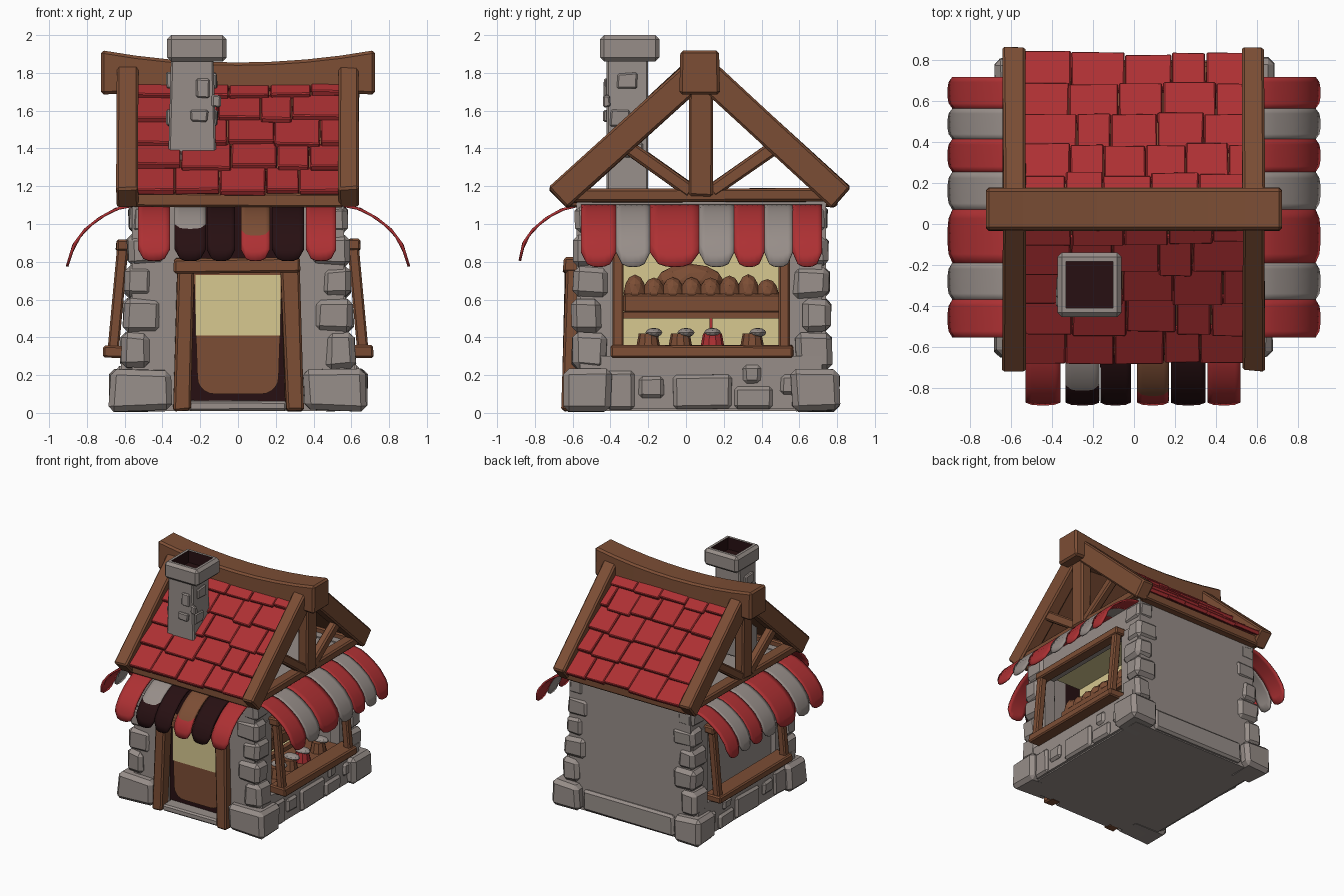
import bpy, bmesh, math, random
from mathutils import Vector, Matrix

random.seed(4)
if "Cube" in bpy.data.objects:
    bpy.data.objects.remove(bpy.data.objects["Cube"], do_unlink=True)


def material(name, rgb):
    m = bpy.data.materials.new(name)
    m.use_nodes = True
    m.diffuse_color = (*rgb, 1)
    m.node_tree.nodes["Principled BSDF"].inputs["Base Color"].default_value = (*rgb, 1)
    return m


RED = material("red", (0.42, 0.03, 0.033))
WOOD = material("brown wood", (0.2, 0.075, 0.035))
STONE = material("grey stone", (0.31, 0.27, 0.25))
DARK = material("dark brown", (0.02, 0.005, 0.006))
CREAM = material("pale yellow", (0.68, 0.58, 0.28))
MID = 0.08  # middle of the house along y


def finish(bm, name, mats, bevel=0.0, solid=0.0):
    bmesh.ops.recalc_face_normals(bm, faces=bm.faces[:])
    me = bpy.data.meshes.new(name)
    bm.to_mesh(me)
    bm.free()
    ob = bpy.data.objects.new(name, me)
    bpy.context.collection.objects.link(ob)
    for m in mats if isinstance(mats, list) else [mats]:
        me.materials.append(m)
    if solid:
        s = ob.modifiers.new("thickness", "SOLIDIFY")
        s.thickness, s.offset = solid, 0
    if bevel:
        b = ob.modifiers.new("bevel", "BEVEL")
        b.width, b.segments = bevel, 1
    return ob


def add_box(bm, lo, hi, jitter=0.0):
    lo, hi = Vector(lo), Vector(hi)
    m = Matrix.Translation((lo + hi) / 2) @ Matrix.Diagonal((*(hi - lo), 1))
    vs = bmesh.ops.create_cube(bm, size=1, matrix=m)["verts"]
    for v in vs:
        v.co += Vector([random.uniform(-jitter, jitter) for _ in range(3)])
    return vs


def box(name, mat, lo, hi, bevel=0.0, jitter=0.0):
    bm = bmesh.new()
    add_box(bm, lo, hi, jitter)
    return finish(bm, name, mat, bevel)


def add_beam(bm, p, q, width, height, jitter=0.0):
    """Box from p to q in a plane of constant x; width runs along x."""
    p, q = Vector(p), Vector(q)
    a = (q - p).normalized()
    n = Vector((1, 0, 0)).cross(a)
    m = Matrix((Vector((width, 0, 0)), a * (q - p).length, n * height)).transposed().to_4x4()
    m.translation = (p + q) / 2
    for v in bmesh.ops.create_cube(bm, size=1, matrix=m)["verts"]:
        v.co += Vector([random.uniform(-jitter, jitter) for _ in range(3)])


def beam(name, p, q, width, height, bevel=0.012, jitter=0.006):
    bm = bmesh.new()
    add_beam(bm, p, q, width, height, jitter)
    return finish(bm, name, WOOD, bevel)


# Walls, floor and ceiling
bm = bmesh.new()
add_box(bm, (-0.6, -0.58, 0.01), (0.6, 0.74, 0.06))
add_box(bm, (-0.56, 0.66, 0.02), (0.56, 0.74, 1.12))
add_box(bm, (-0.55, -0.56, 1.07), (0.55, 0.72, 1.11))
for s in (-1, 1):
    def side(a, b, y0, y1, z0, z1):
        add_box(bm, (min(s * a, s * b), y0, z0), (max(s * a, s * b), y1, z1))
    side(0.26, 0.56, -0.58, -0.5, 0.02, 1.12)
    side(0.48, 0.62, -0.56, 0.72, 0.02, 0.3)
    side(0.48, 0.56, -0.56, 0.72, 0.9, 1.12)
    side(0.48, 0.57, -0.56, -0.37, 0.3, 0.9)
    side(0.48, 0.57, 0.53, 0.72, 0.3, 0.9)
finish(bm, "walls", STONE)
box("front_upper_panel", DARK, (-0.27, -0.57, 0.8), (0.27, -0.5, 1.12))

# Corner stones, stacked and tapering upwards
levels = [0.01, 0.235, 0.43, 0.61, 0.78, 0.95, 1.11]
bm = bmesh.new()
for sx in (-1, 1):
    for sy in (-1, 1):
        for i in range(6):
            ox = 0.68 if i == 0 else 0.63 - 0.011 * i
            oy = 0.73 if i == 0 else 0.695 - 0.006 * i
            lx = (0.33 if sy < 0 else 0.24) if i == 0 else (0.2, 0.15)[i % 2]
            ly = 0.25 if i == 0 else (0.15, 0.19)[i % 2]
            xs = sorted((sx * ox, sx * (ox - lx)))
            ys = sorted((MID + sy * oy, MID + sy * (oy - ly)))
            add_box(bm, (xs[0], ys[0], levels[i]), (xs[1], ys[1], levels[i + 1] - 0.008), 0.01)
finish(bm, "corner_stones", STONE, 0.03)

# Base stones along the sides and back, with small inset wall stones
bm = bmesh.new()
for s in (-1, 1):
    for y0, y1, z0, z1 in ((-0.42, -0.27, 0.02, 0.22), (-0.25, -0.12, 0.08, 0.19), (-0.07, 0.24, 0.02, 0.2),
                           (0.26, 0.46, 0.02, 0.14), (0.3, 0.4, 0.16, 0.25), (0.5, 0.58, 0.1, 0.2)):
        xs = sorted((s * 0.56, s * 0.64))
        add_box(bm, (xs[0], y0, z0), (xs[1], y1, z1), 0.006)
add_box(bm, (-0.42, 0.7, 0.02), (0.42, 0.77, 0.19), 0.006)
finish(bm, "base_stones", STONE, 0.018)

# Door with rounded lower corners, pane, frame and step
box("door_back", DARK, (-0.27, -0.53, 0.04), (0.27, -0.5, 0.82))
bm = bmesh.new()
r = 0.09
arc = [(c * (0.215 - r) + r * math.sin(a) * c, 0.1 + r - r * math.cos(a))
       for c, steps in ((1, range(6)), (-1, range(5, -1, -1))) for a in [k * math.pi / 10 for k in steps]]
outline = arc[:6] + [(0.235, 0.78), (-0.235, 0.78)] + arc[6:]
bm.faces.new([bm.verts.new((x, -0.535, z)) for x, z in outline])
finish(bm, "door", WOOD, solid=0.009)
box("door_pane", CREAM, (-0.225, -0.546, 0.41), (0.225, -0.538, 0.73))
for s, n in ((-1, "right"), (1, "left")):
    beam("door_post_" + n, (s * 0.3, -0.605, 0.01), (s * 0.275, -0.585, 0.8), 0.095, 0.11)
box("door_lintel", WOOD, (-0.34, -0.65, 0.74), (0.33, -0.52, 0.82), 0.012, 0.006)
box("door_step", STONE, (-0.26, -0.63, 0.01), (0.26, -0.5, 0.065), 0.012, 0.004)

# Side window frames
for s, n in ((-1, "right"), (1, "left")):
    xs = sorted((s * 0.56, s * 0.715))
    box("window_sill_" + n, WOOD, (xs[0], -0.4, 0.29), (xs[1], 0.565, 0.355), 0.01, 0.005)
    xs = sorted((s * 0.55, s * 0.645))
    box("window_head_" + n, WOOD, (xs[0], -0.4, 0.86), (xs[1], 0.565, 0.92), 0.01, 0.005)
    bm = bmesh.new()
    for y in (-0.36, 0.52):
        for v in add_box(bm, (0.58, y - 0.03, 0.34), (0.64, y + 0.03, 0.88)):
            v.co.x = s * (v.co.x + (0.05 if v.co.z < 0.6 else 0))
    finish(bm, "window_posts_" + n, WOOD, 0.01)
box("closed_window_panel", STONE, (-0.53, -0.38, 0.3), (-0.5, 0.54, 0.9))

# Shop niche with shelf and counter
bm = bmesh.new()
add_box(bm, (0.2, -0.38, 0.3), (0.22, 0.54, 0.95))
add_box(bm, (0.2, -0.38, 0.93), (0.52, 0.54, 0.95))
add_box(bm, (0.2, -0.38, 0.5), (0.46, 0.54, 0.515))
finish(bm, "niche", CREAM)
box("shelf_edge", WOOD, (0.46, -0.37, 0.5), (0.5, 0.53, 0.535))
box("counter", WOOD, (0.22, -0.37, 0.3), (0.6, 0.53, 0.34))
box("bread_tray", WOOD, (0.3, -0.33, 0.53), (0.45, 0.5, 0.63), 0.01)


def lump(bm, y, z, x, sy, sz):
    m = Matrix.Translation((x, y, z)) @ Matrix.Diagonal((0.07, sy, sz, 1))
    bmesh.ops.create_icosphere(bm, subdivisions=2, radius=1, matrix=m)


bm = bmesh.new()
for i in range(8):
    lump(bm, -0.27 + i * 0.1, 0.635, 0.38, 0.06, random.uniform(0.06, 0.1))
lump(bm, 0.02, 0.7, 0.3, 0.18, 0.09)
finish(bm, "bread_loaves", WOOD)
for name, mat, spots in (("cakes", WOOD, (-0.2, -0.03, 0.35)), ("red_cake", RED, (0.14,)),
                         ("icing", STONE, (-0.17, 0.0, 0.14, 0.38))):
    bm = bmesh.new()
    for y in spots:
        if mat == STONE:
            lump(bm, y, 0.425, 0.5, 0.045, 0.025)
        else:
            bmesh.ops.create_cone(bm, cap_ends=True, segments=10, radius1=0.065, radius2=0.05,
                                  depth=0.08, matrix=Matrix.Translation((0.5, y, 0.38)))
    finish(bm, name, mat)
box("candle", RED, (0.49, 0.125, 0.43), (0.505, 0.14, 0.5))

# Gable timbers at both ends
for s, n in ((-1, "right"), (1, "left")):
    x = s * 0.585
    beam("tie_beam_" + n, (s * 0.57, -0.6, 1.15), (s * 0.57, 0.76, 1.15), 0.1, 0.07)
    beam("king_post_" + n, (x, 0.08, 1.15), (x, 0.08, 1.76), 0.09, 0.12)
    for d, e in ((-1, "front"), (1, "back")):
        beam(f"rafter_{e}_{n}", (x, 0.075, 1.825), (x, 0.075 + d * 0.75, 1.135), 0.11, 0.15)
        beam(f"brace_{e}_{n}", (x, 0.08 + d * 0.05, 1.17), (x, 0.08 + d * 0.42, 1.43), 0.07, 0.075)
for y, n in ((-0.6, "front"), (0.76, "back")):
    box("eave_beam_" + n, WOOD, (-0.56, y - 0.04, 1.09), (0.56, y + 0.04, 1.165), 0.01, 0.004)

# Sagging ridge beam
bm = bmesh.new()
rings = []
for i in range(9):
    u = i / 4 - 1
    top, thick = 1.855 + 0.065 * u * u, 0.15 + 0.085 * u * u
    rings.append([bm.verts.new((u * 0.725, y, z)) for y, z in
                  ((-0.035, top - thick), (-0.03, top), (0.175, top), (0.18, top - thick))])
for a, b in zip(rings, rings[1:]):
    for k in range(4):
        bm.faces.new((a[k], a[k - 1], b[k - 1], b[k]))
bm.faces.new(rings[0])
bm.faces.new(rings[-1])
ob = finish(bm, "ridge_beam", WOOD, 0.015)
ob.modifiers["bevel"].limit_method = "ANGLE"

# Roof boards and overlapping tile rows
ROWS = 5
for d, n in ((-1, "front"), (1, "back")):
    down = Vector((0, d * 0.74, -0.64))
    apex = Vector((0, 0.075, 1.79))
    up = Vector((0, d * 0.64, 0.74)).normalized()
    bm = bmesh.new()
    add_beam(bm, apex - up * 0.03, apex + down * 0.97 - up * 0.03, 1.1, 0.025)
    finish(bm, "roof_boards_" + n, WOOD)
    bm = bmesh.new()
    for row in range(ROWS):
        x = -0.55
        while x < 0.54:
            w = min(random.uniform(0.16, 0.27), 0.55 - x)
            if 0.55 - x - w < 0.08:
                w = 0.55 - x
            end = (row + 1) / ROWS + random.uniform(-0.015, 0.015)
            off = Vector((x + w / 2, 0, 0))
            add_beam(bm, apex + off + down * (row / ROWS - 0.02) - up * 0.005,
                     apex + off + down * end + up * random.uniform(0.018, 0.03), w - 0.004, 0.035, 0.003)
            x += w
    finish(bm, "roof_tiles_" + n, RED, 0.006)

# Chimney with hollow cap
bm = bmesh.new()
for v in add_box(bm, (-0.375, -0.42, 1.13), (-0.11, -0.2, 1.88)):
    if v.co.z > 1.5:
        v.co.x = -0.24 + (v.co.x + 0.24) * 0.85
finish(bm, "chimney_shaft", STONE, 0.01)
bm = bmesh.new()
for x, z, w, h in ((-0.25, 1.54, 0.09, 0.06), (-0.22, 1.67, 0.07, 0.1), (-0.14, 1.62, 0.05, 0.06)):
    add_box(bm, (x, -0.435, z), (x + w, -0.4, z + h), 0.006)
for z, y in ((1.52, -0.4), (1.72, -0.36), (1.35, -0.33)):
    add_box(bm, (-0.38, y, z), (-0.11, y + 0.1, z + 0.08), 0.006)
finish(bm, "chimney_stones", STONE, 0.008)
bm = bmesh.new()
add_box(bm, (-0.375, -0.455, 1.86), (-0.06, -0.14, 2.0))
bmesh.ops.bevel(bm, geom=bm.edges[:], offset=0.022, segments=1, affect="EDGES")
top = max(bm.faces, key=lambda f: f.calc_center_median().z)
bmesh.ops.inset_region(bm, faces=[top], thickness=0.03)
hole = bmesh.ops.extrude_face_region(bm, geom=[top])["geom"]
bottom = [g for g in hole if isinstance(g, bmesh.types.BMFace)][0]
bmesh.ops.translate(bm, verts=bottom.verts[:], vec=(0, 0, -0.1))
if top.is_valid:
    bm.faces.remove(top)
for f in [bottom] + [g for e in bottom.edges for g in e.link_faces]:
    f.material_index = 1
finish(bm, "chimney_cap", [STONE, DARK])


# Awnings: curved cloth strips with rounded ends
def awning(name, path, stripes, place):
    mats = [RED, STONE, DARK, WOOD]

    def at(t):
        k = min(int(t * (len(path) - 1)), len(path) - 2)
        return Vector(path[k]).lerp(Vector(path[k + 1]), t * (len(path) - 1) - k)
    bm = bmesh.new()
    for a, b, upper, lower, split in stripes:
        cols = []
        for i in range(7):
            u = i / 3 - 1
            end = 1 - 0.13 * u ** 4
            cols.append([(bm.verts.new(place(a + (b - a) * i / 6, *at(end * j / 10)))) for j in range(11)])
        for p, q in zip(cols, cols[1:]):
            for j in range(10):
                f = bm.faces.new((p[j], q[j], q[j + 1], p[j + 1]))
                f.material_index = mats.index(upper if j / 10 < split else lower)
                f.smooth = True
    finish(bm, name, mats, solid=0.014)


side_path = [(0.54, 1.1), (0.645, 1.08), (0.735, 1.03), (0.81, 0.97), (0.87, 0.89), (0.905, 0.775)]
cuts = [-0.555, -0.37, -0.19, 0.07, 0.255, 0.415, 0.565, 0.72]
stripes = [(a, b, (RED, STONE)[i % 2], RED, 2) for i, (a, b) in enumerate(zip(cuts, cuts[1:]))]
for s, n in ((-1, "right"), (1, "left")):
    awning("side_awning_" + n, side_path, stripes, lambda w, o, z, s=s: (s * o, w, z))
front_path = [(0.56, 1.1), (0.66, 1.075), (0.74, 1.03), (0.81, 0.97), (0.86, 0.9), (0.88, 0.805)]
awning("front_awning", front_path,
       [(-0.53, -0.36, RED, RED, 2), (-0.335, -0.17, STONE, DARK, 0.6), (-0.165, -0.015, DARK, DARK, 2),
        (0.015, 0.17, WOOD, RED, 0.7), (0.18, 0.35, DARK, DARK, 2), (0.36, 0.52, RED, RED, 2)],
       lambda w, o, z: (w, -o, z))
